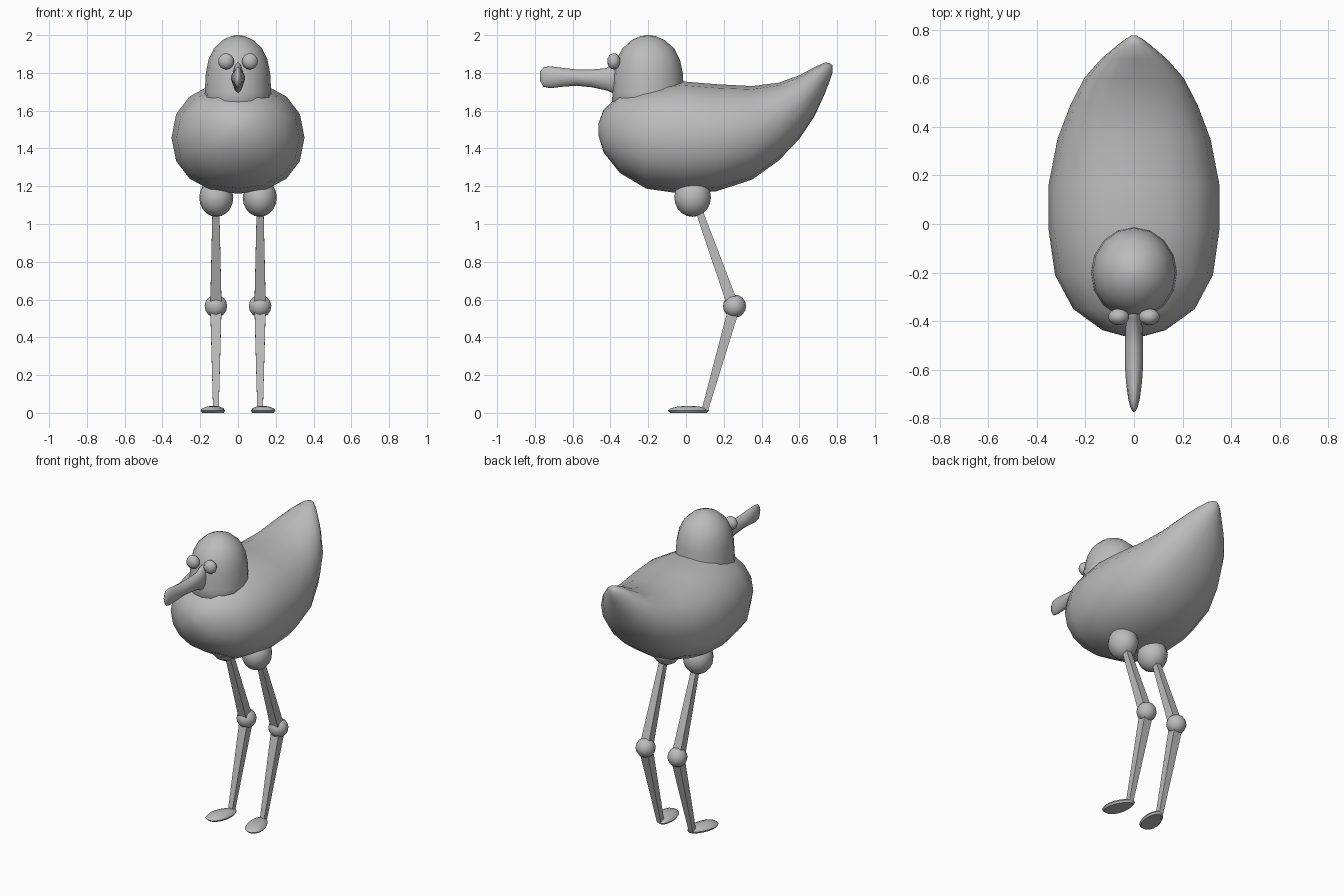
import bpy, bmesh, math
from mathutils import Vector

if "Cube" in bpy.data.objects:
    bpy.data.objects.remove(bpy.data.objects["Cube"])

grey = bpy.data.materials.new("plain_grey")
grey.diffuse_color = (0.5, 0.5, 0.5, 1)
grey.use_nodes = True
grey.node_tree.nodes["Principled BSDF"].inputs["Base Color"].default_value = grey.diffuse_color


def loft(name, rings, smooth=True, sharp=None):
    """Skin a list of equal-sized point rings and cap both ends."""
    bm = bmesh.new()
    vs = [[bm.verts.new(p) for p in r] for r in rings]
    n = len(rings[0])
    for a, b in zip(vs, vs[1:]):
        for i in range(n):
            j = (i + 1) % n
            bm.faces.new((a[i], a[j], b[j], b[i]))
    bm.faces.new(vs[0])
    bm.faces.new(vs[-1])
    bmesh.ops.recalc_face_normals(bm, faces=bm.faces)
    for f in bm.faces:
        f.smooth = smooth
    me = bpy.data.meshes.new(name)
    bm.to_mesh(me)
    bm.free()
    if sharp:
        me.set_sharp_from_angle(angle=math.radians(sharp))
    me.materials.append(grey)
    ob = bpy.data.objects.new(name, me)
    bpy.context.collection.objects.link(ob)
    return ob


def oval(n, rx, ry, power=2.0):
    """Superellipse points in 2D."""
    pts = []
    for i in range(n):
        c, s = math.cos(2 * math.pi * i / n), math.sin(2 * math.pi * i / n)
        pts.append((rx * math.copysign(abs(c) ** (2 / power), c),
                    ry * math.copysign(abs(s) ** (2 / power), s)))
    return pts


def slices(table, n, power):
    """Rings standing across y from rows of (y, bottom, top, half width)."""
    return [[(x, y, (lo + hi) / 2 + z) for x, z in oval(n, w, (hi - lo) / 2, power)]
            for y, lo, hi, w in table]


def ball(name, loc, radii, seg=16, rows=10):
    bpy.ops.mesh.primitive_uv_sphere_add(segments=seg, ring_count=rows, radius=1,
                                         location=loc, scale=radii)
    ob = bpy.context.object
    ob.name = name
    bpy.ops.object.shade_smooth()
    ob.data.materials.append(grey)


def strut(name, a, b, wa, wb):
    """Tapered four-sided bar, widths given as (x, along side)."""
    a, b = Vector(a), Vector(b)
    side = (b - a).normalized().cross(Vector((1, 0, 0)))
    rings = [[p + Vector((sx * w[0] / 2, 0, 0)) + side * (sy * w[1] / 2)
              for sx, sy in ((-1, -1), (1, -1), (1, 1), (-1, 1))]
             for p, w in ((a, wa), (b, wb))]
    loft(name, rings, smooth=False)


# Body with upturned tail
loft("body", slices([
    (-0.464, 1.47, 1.53, 0.03), (-0.437, 1.38, 1.605, 0.13), (-0.35, 1.27, 1.685, 0.25),
    (-0.21, 1.187, 1.73, 0.325), (-0.02, 1.16, 1.755, 0.352), (0.16, 1.173, 1.74, 0.352),
    (0.35, 1.235, 1.73, 0.315), (0.49, 1.335, 1.748, 0.262), (0.60, 1.45, 1.787, 0.205),
    (0.68, 1.57, 1.83, 0.135), (0.735, 1.69, 1.855, 0.07), (0.762, 1.76, 1.852, 0.035),
    (0.775, 1.80, 1.84, 0.012)], 16, 2.2))

# Domed head: rows of (z, radius)
loft("head", [[(x, y - 0.2, z) for x, y in oval(16, r * 0.93, r)] for z, r in (
    (1.58, 0.195), (1.70, 0.189), (1.80, 0.183), (1.87, 0.168), (1.93, 0.137),
    (1.975, 0.085), (1.994, 0.04), (2.0, 0.008))])

# Narrow beak, flared at root and tip
loft("beak", slices([
    (-0.35, 1.69, 1.865, 0.028), (-0.385, 1.692, 1.85, 0.031), (-0.42, 1.707, 1.825, 0.034),
    (-0.50, 1.724, 1.818, 0.038), (-0.58, 1.732, 1.818, 0.038), (-0.65, 1.727, 1.826, 0.033),
    (-0.72, 1.719, 1.835, 0.024), (-0.755, 1.727, 1.829, 0.015), (-0.773, 1.76, 1.805, 0.005)],
    12, 1.7))

for s, tag in ((-1, "right"), (1, "left")):
    # Eyes
    ball(tag + "_eye", (s * 0.063, -0.382, 1.861), (0.043, 0.035, 0.043), 14, 8)
    # Leg: thigh, two tapered bars and a knee
    x = s * 0.117
    ball(tag + "_thigh", (x - s * 0.002, 0.035, 1.14), (0.09, 0.097, 0.102))
    strut(tag + "_upper_leg", (x, 0.062, 1.09), (x, 0.25, 0.565), (0.036, 0.036), (0.06, 0.06))
    ball(tag + "_knee", (x, 0.257, 0.565), (0.061, 0.061, 0.061), 14, 8)
    strut(tag + "_lower_leg", (x, 0.257, 0.565), (x, 0.1, 0.015), (0.06, 0.06), (0.03, 0.034))
    # Foot: flat sole, toes turned outward and a little wider
    a = math.radians(15)
    foot = []
    for z, k in ((0, 0.88), (0.012, 1.0), (0.024, 0.88), (0.034, 0.5), (0.037, 0.1)):
        ring = []
        for u, v in oval(16, 0.06 * k, 0.113 * k):
            u *= 1 - 1.5 * v
            ring.append((s * (0.13 + u * math.cos(a) - v * math.sin(a)),
                         0.013 + v * math.cos(a) + u * math.sin(a), z))
        foot.append(ring)
    loft(tag + "_foot", foot, sharp=40)
